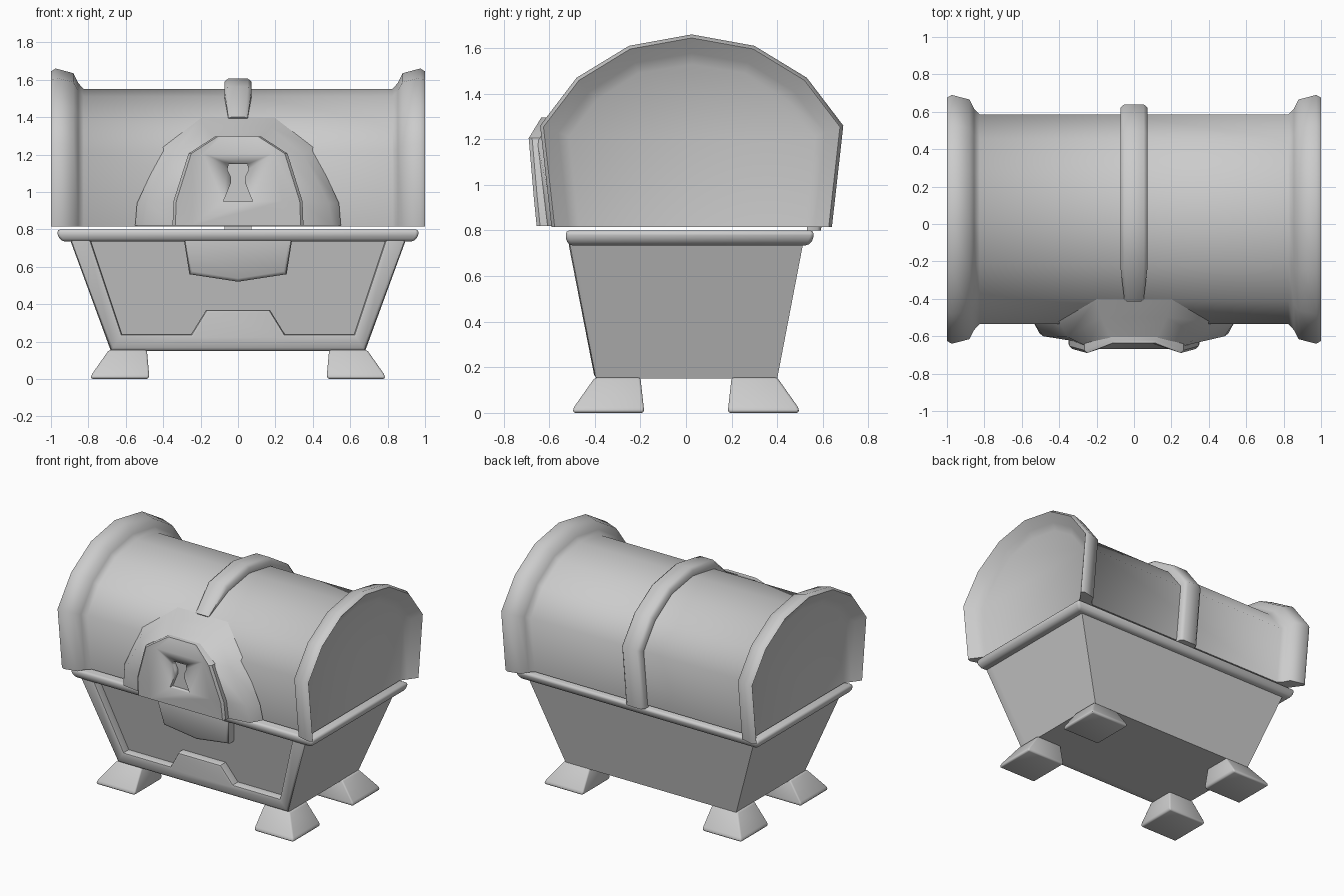
import bpy, bmesh

if "Cube" in bpy.data.objects:
    bpy.data.objects.remove(bpy.data.objects["Cube"])


def finish(bm, name, angle=0.7, bevel=0):
    bmesh.ops.recalc_face_normals(bm, faces=bm.faces[:])
    me = bpy.data.meshes.new(name)
    bm.to_mesh(me)
    bm.free()
    ob = bpy.data.objects.new(name, me)
    bpy.context.collection.objects.link(ob)
    bpy.ops.object.select_all(action='DESELECT')
    ob.select_set(True)
    bpy.context.view_layer.objects.active = ob
    if bevel:
        m = ob.modifiers.new("bevel", 'BEVEL')
        m.width, m.segments, m.limit_method = bevel, 2, 'ANGLE'
        bpy.ops.object.modifier_apply(modifier=m.name)
    bpy.ops.object.shade_smooth_by_angle(angle=angle)
    return ob


def loft(name, rings, angle=0.7, bevel=0, flat_base=False):
    """Skin a row of cross-sections and cap both ends.
    flat_base closes the open side with one face instead of wrapping round."""
    bm = bmesh.new()
    vs = [[bm.verts.new(p) for p in r] for r in rings]
    n = len(rings[0])
    for a, b in zip(vs, vs[1:]):
        for i in range(n - 1 if flat_base else n):
            j = (i + 1) % n
            bm.faces.new((a[i], a[j], b[j], b[i]))
    if flat_base:
        bm.faces.new([r[0] for r in vs] + [r[-1] for r in reversed(vs)])
    bm.faces.new(vs[0])
    bm.faces.new(vs[-1])
    return finish(bm, name, angle, bevel)


RECESS = 0.06


def front(z):
    """y of the sloping front of the chest body"""
    return -0.40 - 0.115 * (z - 0.15) / 0.59


def front_panel(name, pts, soft=0.018):
    """Outline in x, z extruded from the sloping front, front edges softened."""
    bm = bmesh.new()
    f = [bm.verts.new((x, front(z), z)) for x, z in pts]
    b = [bm.verts.new((x, front(z) + RECESS + 0.005, z)) for x, z in pts]
    face = bm.faces.new(f)
    bm.faces.new(b[::-1])
    for i in range(len(pts)):
        j = (i + 1) % len(pts)
        bm.faces.new((f[i], f[j], b[j], b[i]))
    bmesh.ops.recalc_face_normals(bm, faces=bm.faces[:])
    bmesh.ops.bevel(bm, geom=list(face.edges), offset=soft, segments=2,
                    profile=0.5, affect='EDGES')
    return finish(bm, name)


def rect(x0, x1, y0, y1, z):
    return [(x0, y0, z), (x1, y0, z), (x1, y1, z), (x0, y1, z)]


def mirror_pts(half):
    return half + [(-p[0], *p[1:]) for p in reversed(half)]


# Feet
for sx, side in ((-1, "left"), (1, "right")):
    for sy, end in ((-1, "front"), (1, "back")):
        loft(f"{end}_{side}_foot",
             [rect(sx * 0.48, sx * 0.785, sy * 0.185, sy * 0.495, 0),
              rect(sx * 0.475, sx * 0.785, sy * 0.185, sy * 0.495, 0.02),
              rect(sx * 0.487, sx * 0.69, sy * 0.20, sy * 0.40, 0.155)], angle=0.9, bevel=0.016)

# Chest body: tapered core, raised front frame and latch plate
loft("body", [rect(-0.68, 0.68, front(0.15) + RECESS, 0.40, 0.15),
              rect(-0.90, 0.90, front(0.75) + RECESS, 0.515, 0.75)])
frame = [(0.90, 0.75), (0.68, 0.15)]
inner = [(0.79, 0.75), (0.62, 0.24), (0.25, 0.24), (0.17, 0.37)]
front_panel("front_frame", frame + [(-x, z) for x, z in frame[::-1]]
            + [(-x, z) for x, z in inner] + inner[::-1])
front_panel("latch_plate", [(0.29, 0.75), (0.26, 0.56), (0, 0.52),
                            (-0.26, 0.56), (-0.29, 0.75)])

# Rim
loft("rim", [rect(-0.94, 0.94, -0.515, 0.54, 0.735),
             rect(-0.965, 0.965, -0.527, 0.56, 0.765),
             rect(-0.965, 0.965, -0.527, 0.56, 0.80)], angle=0.9, bevel=0.015)

# Lid arch: half profiles of barrel and end band, as (offset from middle, z)
BARREL = [(0.515, 0.815), (0.56, 1.22), (0.43, 1.39), (0.24, 1.51), (0, 1.55)]
BAND = [(0.615, 0.815), (0.665, 1.26), (0.505, 1.47), (0.275, 1.61), (0, 1.66)]


def arch(t):
    half = [(a[0] + (b[0] - a[0]) * t, a[1] + (b[1] - a[1]) * t)
            for a, b in zip(BARREL, BAND)]
    return [(0.025 + y, z) for y, z in half] + [(0.025 - y, z) for y, z in half[-2::-1]]


# Lid with flared end bands and dished ends
stations = [(0.925, -0.2), (0.955, 0.25), (1.0, 0.86), (0.975, 1.0),
            (0.88, 0.77), (0.855, 0.3), (0.825, 0.0)]
rows = [(-x, t) for x, t in stations] + stations[::-1]
loft("lid", [[(x, y, z) for y, z in arch(t)] for x, t in rows],
     angle=1.2, flat_base=True)

# Strap over the middle of the lid, sinking into the lock surround at the front
STRAP = [(-0.1, 0.35, 0.52)] * 6 + [(-0.1, 0.05, 0.12)]
rings = []
for i, ts in enumerate(STRAP):
    l, m, h = ((y, z - 0.015 * (i == 0)) for y, z in (arch(t)[i] for t in ts))
    k = 0.7 if i == 6 else 1
    rings.append([(x * k, *p) for x, p in
                  ((-0.073, l), (-0.073, m), (-0.052, h), (0.052, h), (0.073, m), (0.073, l))])
loft("lid_strap", rings, angle=0.9)

# Arched lock surround, lying on the front of the lid
outer = mirror_pts([(0.55, -0.50, 0.82), (0.54, -0.52, 0.94), (0.40, -0.52, 1.24), (0.20, -0.40, 1.395)])
raised = mirror_pts([(0.505, -0.585, 0.82), (0.485, -0.60, 0.94), (0.355, -0.605, 1.19), (0.175, -0.50, 1.345)])
edge = mirror_pts([(0.33, -0.61, 0.82), (0.33, -0.625, 0.95), (0.25, -0.655, 1.20), (0.12, -0.625, 1.285)])
back = [(x, -0.42, z) for x, y, z in edge]
loft("lock_surround", [list(r) for r in zip(outer, raised, edge, back)], angle=1.0)

# Lock plate, slightly hollow in the middle, with keyhole
rings = []
for w, yf, z, dip in ((0.35, -0.655, 0.82, 0), (0.345, -0.668, 0.95, 0.005),
                      (0.265, -0.69, 1.205, 0.022), (0.125, -0.635, 1.295, 0)):
    half = [(w, -0.50, z), (w, yf + 0.015, z), (w - 0.015, yf, z), (w * 0.7, yf + dip, z)]
    rings.append(mirror_pts(half))
plate = loft("lock_plate", rings, angle=0.6)
hole = mirror_pts([(0.078, 0.95), (0.037, 1.05), (0.037, 1.08), (0.057, 1.12), (0.05, 1.148)])
cutter = loft("keyhole_cutter", [[(x, y, z) for x, z in hole] for y in (-0.8, -0.63)])
cutter.hide_render = True
bpy.context.view_layer.objects.active = plate
cut = plate.modifiers.new("keyhole", 'BOOLEAN')
cut.operation, cut.solver, cut.object = 'DIFFERENCE', 'EXACT', cutter
bpy.ops.object.modifier_apply(modifier=cut.name)
bpy.data.objects.remove(cutter)
